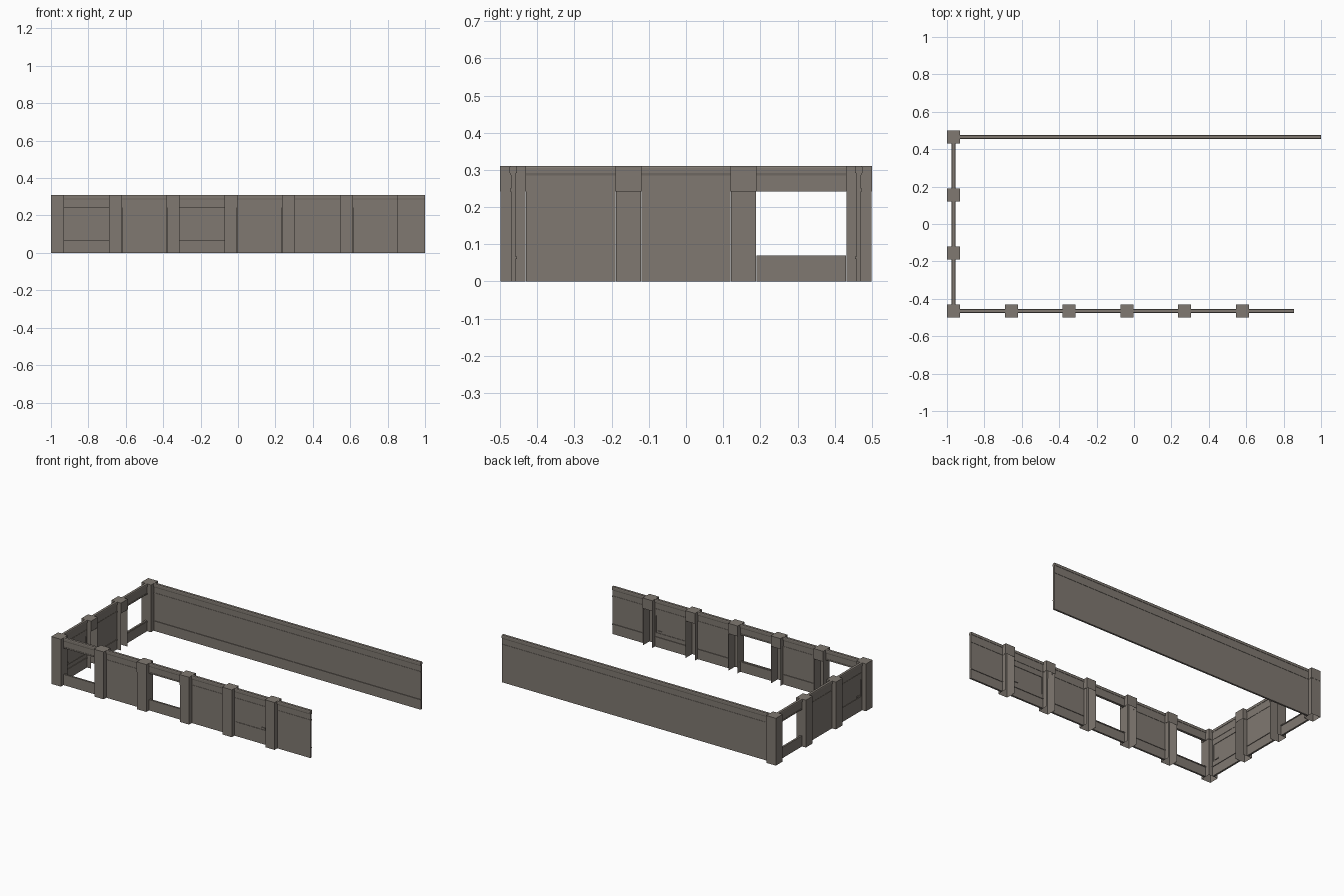
import bpy, bmesh, math
from mathutils import Matrix, Vector

if "Cube" in bpy.data.objects:
    bpy.data.objects.remove(bpy.data.objects["Cube"])

stone = bpy.data.materials.new("warm_grey_stone")
stone.diffuse_color = (0.215, 0.19, 0.165, 1)
stone.use_nodes = True
stone.node_tree.nodes["Principled BSDF"].inputs["Base Color"].default_value = stone.diffuse_color

H, CAP, SILL = 0.31, 0.242, 0.07      # wall height, cap underside, window sill
PITCH, PANEL, HALF = 0.309, 0.24, 0.035
X0, Y0, Y1 = -0.965, -0.465, 0.465    # wall centre lines


def finish(name, bm, mat):
    me = bpy.data.meshes.new(name)
    bm.to_mesh(me)
    bm.free()
    me.materials.append(stone)
    ob = bpy.data.objects.new(name, me)
    ob.matrix_world = mat
    bpy.context.collection.objects.link(ob)
    return ob


def box(bm, x, y, z, drop=()):
    """Box from (min, max) pairs; faces whose normal is in drop are left open."""
    m = Matrix.Translation((sum(x) / 2, sum(y) / 2, sum(z) / 2)) @ Matrix.Diagonal(
        (x[1] - x[0], y[1] - y[0], z[1] - z[0], 1))
    verts = bmesh.ops.create_cube(bm, size=1, matrix=m)["verts"]
    faces = {f for v in verts for f in v.link_faces}
    for f in faces:
        f.normal_update()
    gone = [f for f in faces if any(f.normal.dot(Vector(d)) > 0.9 for d in drop)]
    if gone:
        bmesh.ops.delete(bm, geom=gone, context='FACES')


def extrude_profile(bm, pts, w):
    """Extrude a (y, z) outline along local x, centred."""
    f = bm.faces.new([bm.verts.new((-w / 2, y, z)) for y, z in pts])
    r = bmesh.ops.extrude_face_region(bm, geom=[f], use_keep_orig=True)
    bmesh.ops.translate(bm, vec=(w, 0, 0),
                        verts=[g for g in r["geom"] if isinstance(g, bmesh.types.BMVert)])
    bmesh.ops.recalc_face_normals(bm, faces=bm.faces)


# stepped cornice outline, mirrored to both faces of the wall
HALF_CORNICE = [(0.008, CAP), (0.008, 0.25), (0.006, 0.25), (0.006, 0.285),
                (0.008, 0.292), (0.010, 0.292), (0.010, 0.305), (0.008, H)]
CORNICE = HALF_CORNICE + [(-y, z) for y, z in reversed(HALF_CORNICE)]


def wall(name, mat, kind="solid", w=PANEL):
    """Wall section; local +y is the inside of the room."""
    bm = bmesh.new()
    extrude_profile(bm, CORNICE, w)
    top = SILL if kind == "window" else CAP
    t, h = 0.006, w / 2
    if kind == "screen":
        # framed panel with a shallow recess on both faces
        box(bm, (-h, h), (-t, t), (0, 0.093))
        box(bm, (-h, h), (-t, t), (0.206, CAP))
        for s in (-1, 1):
            box(bm, sorted((s * (h - 0.009), s * h)), (-t, t), (0.093, 0.206))
        box(bm, (-h + 0.009, h - 0.009), (-0.003, 0.003), (0.093, 0.206))
        # small latch plates in the lower corner
        box(bm, (0.07, 0.10), (-0.007, 0.007), (0.1, 0.108))
    else:
        box(bm, (-h, h), (-t, t), (0, top))
    # thin skirting ledge on the inside
    box(bm, (-h, h), (t, 0.010), (0.061, 0.067))
    return finish(name, bm, mat)


def pillar(name, mat, corner=False):
    """Hollow pillar, shaft open towards the room (local +y) except at corners."""
    bm = bmesh.new()
    up, down, inside = (0, 0, 1), (0, 0, -1), (0, 1, 0)
    s = HALF - 0.0015
    box(bm, (-s, s), (-s, s), (0, CAP), (up, down) if corner else (up, down, inside))
    box(bm, (-HALF, HALF), (-HALF, HALF), (CAP, H), (down,))
    return finish(name, bm, mat)


def at(x, y, angle=0):
    return Matrix.Translation((x, y, 0)) @ Matrix.Rotation(math.radians(angle), 4, 'Z')


# front wall
for i, kind in enumerate(["window", "solid", "window", "solid", "screen", "solid"]):
    x = X0 + i * PITCH
    pillar(f"front_pillar_{i}", at(x, Y0), corner=(i == 0))
    wall(f"front_{kind}_wall_{i}", at(x + PITCH / 2, Y0), kind)

# left wall, turned so its inside faces +x
for i, kind in enumerate(["screen", "solid", "window"]):
    y = Y0 + (i + 0.5) * 0.31
    wall(f"left_{kind}_wall_{i}", at(X0, y, -90), kind)
    if i:
        pillar(f"left_pillar_{i}", at(X0, Y0 + i * 0.31, -90))
pillar("back_corner_pillar", at(X0, Y1), corner=True)

# long plain back wall
wall("back_wall", at(0.035, Y1, 180), "solid", 1.93)
